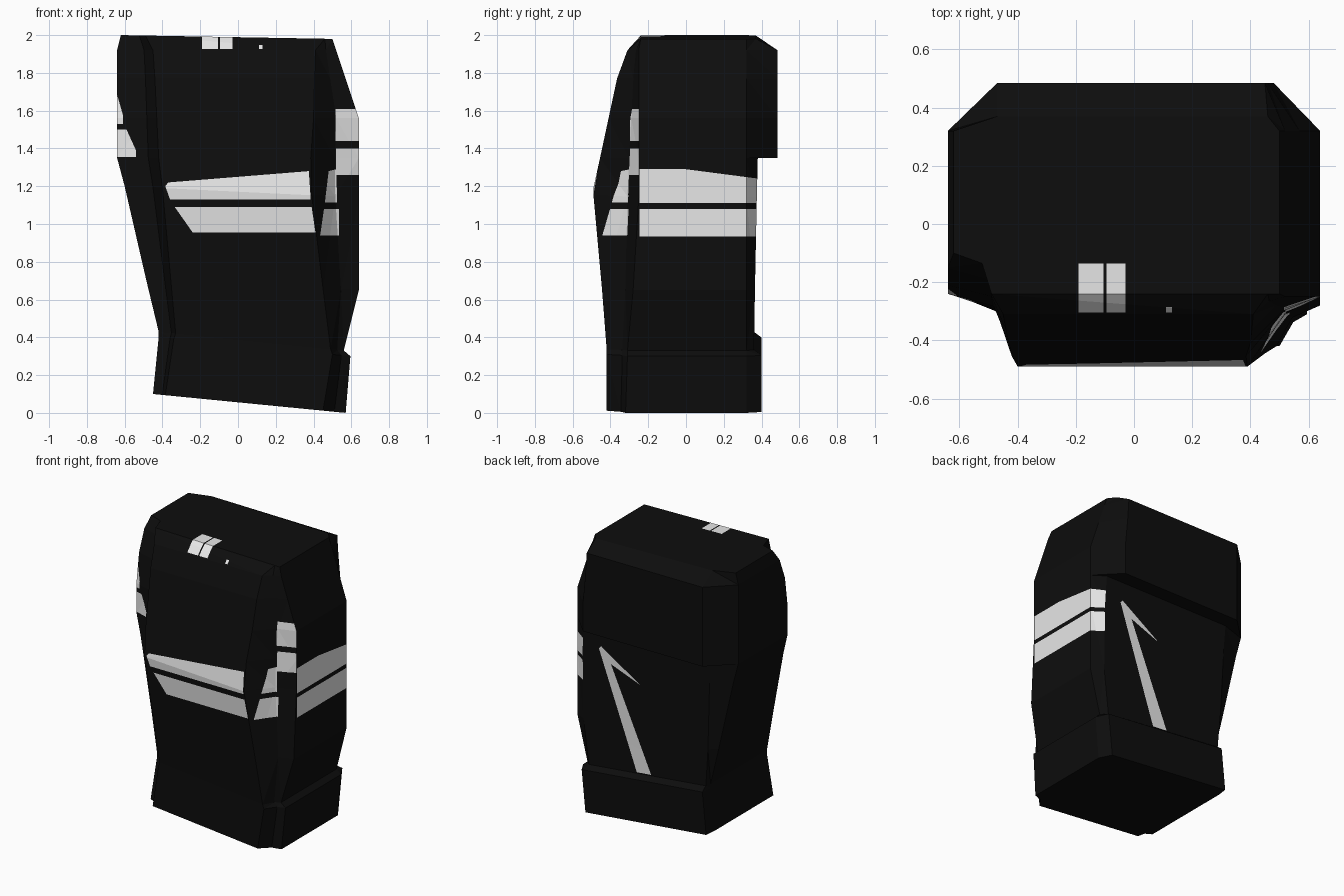
import bpy, bmesh
from mathutils import Vector

if "Cube" in bpy.data.objects:
    bpy.data.objects.remove(bpy.data.objects["Cube"])

def material(name, v):
    m = bpy.data.materials.new(name)
    m.diffuse_color = (v, v, v, 1)
    m.use_nodes = True
    m.node_tree.nodes["Principled BSDF"].inputs["Base Color"].default_value = m.diffuse_color
    return m

# Cross-sections from bottom to top:
# z left, z right, x left, x right, y front, y back,
# front panel x left/right, back panel x left/right, y of left/right front corner
RINGS = [
    (.10, .00, -.45, .57, -.42, .40, -.385, .45, -.44, .52, -.35, -.32),
    (.40, .30, -.42, .595, -.42, .40, -.34, .50, -.41, .55, -.32, -.31),
    (.43, .33, -.42, .56, -.42, .36, -.33, .49, -.41, .52, -.32, -.31),
    (.70, .65, -.485, .64, -.445, .365, -.355, .45, -.43, .56, -.29, -.28),
    (1.20, 1.14, -.60, .64, -.49, .375, -.40, .39, -.45, .56, -.25, -.25),
    (1.35, 1.35, -.64, .64, -.455, .38, -.42, .385, -.46, .55, -.24, -.25),
    (1.35, 1.35, -.64, .64, -.455, .485, -.42, .385, -.47, .48, -.24, -.25),
    (1.56, 1.56, -.64, .64, -.41, .485, -.43, .40, -.47, .48, -.24, -.25),
    (1.77, 1.77, -.64, .57, -.365, .485, -.44, .405, -.47, .46, -.21, -.25),
    (1.92, 1.92, -.64, .52, -.31, .485, -.45, .41, -.47, .45, -.15, -.25),
    (2.00, 1.98, -.62, .50, -.24, .37, -.49, .46, -.47, .46, -.10, -.24),
]
SIDE_BACK_Y = .32

def ring_points(r):
    zl, zr, xl, xr, yf, yb, fl, fr, bl, br, yl, yr = r
    pts = [(fl, yf), (fr, yf),
           (xr + .5 * (fr - xr), yr + .25 * (yf - yr)), (xr, yr),
           (xr, SIDE_BACK_Y), (br, yb), (bl, yb), (xl, SIDE_BACK_Y), (xl, yl),
           (xl + .75 * (fl - xl), yl + .25 * (yf - yl))]
    return [(x, y, zl + (zr - zl) * (x - xl) / (xr - xl)) for x, y in pts]

# Body: loft through the cross-sections
bm = bmesh.new()
loops = [[bm.verts.new(p) for p in ring_points(r)] for r in RINGS]
n = len(loops[0])
for a, b in zip(loops, loops[1:]):
    for i in range(n):
        j = (i + 1) % n
        bm.faces.new((a[i], a[j], b[j], b[i]))
bm.faces.new(loops[0][::-1])
bm.faces.new(loops[-1])
bmesh.ops.remove_doubles(bm, verts=bm.verts[:], dist=.0005)
bmesh.ops.triangulate(bm, faces=bm.faces[:])
bmesh.ops.recalc_face_normals(bm, faces=bm.faces[:])

def paint(poly, axes, facing):
    """Cut a convex outline into the faces looking one way and colour the inside."""
    u, v = axes
    pairs = list(zip(poly, poly[1:] + poly[:1]))
    sign = 1 if sum(a[0] * b[1] - b[0] * a[1] for a, b in pairs) > 0 else -1
    planes = []
    for a, b in pairs:
        co, no = Vector((0, 0, 0)), Vector((0, 0, 0))
        co[u], co[v] = a
        no[u], no[v] = -(b[1] - a[1]) * sign, (b[0] - a[0]) * sign
        planes.append((co, no.normalized()))

    def inside(count):
        bm.normal_update()
        return [f for f in bm.faces if facing(f.normal) and
                all((f.calc_center_median() - c).dot(k) > 0 for c, k in planes[:count])]

    for i, (co, no) in enumerate(planes):
        fs = inside(i)
        es = {e for f in fs for e in f.edges}
        vs = {w for f in fs for w in f.verts}
        bmesh.ops.bisect_plane(bm, geom=fs + list(es) + list(vs), dist=1e-5,
                               plane_co=co, plane_no=no)
    for f in inside(len(planes)):
        f.material_index = 1

def box(a0, a1, b0, b1):
    return [(a0, b0), (a1, b0), (a1, b1), (a0, b1)]

# Front stripes and corner patches
for poly in [
    [(-.36, 1.13), (.385, 1.13), (.375, 1.28), (-.37, 1.22), (-.385, 1.20)],
    [(-.24, .955), (.41, .955), (.39, 1.09), (-.335, 1.09)],
    box(.515, .65, 1.44, 1.61),
    box(.52, .65, 1.26, 1.40),
    [(.46, 1.115), (.525, 1.115), (.52, 1.29), (.48, 1.28)],
    [(.435, .94), (.535, .94), (.535, 1.08), (.455, 1.08)],
    [(-.65, 1.53), (-.61, 1.53), (-.61, 1.58), (-.65, 1.72)],
    [(-.65, 1.355), (-.54, 1.355), (-.54, 1.39), (-.59, 1.5), (-.65, 1.5)],
]:
    paint(poly, (0, 2), lambda k: k.y < -.3)

# Right side bands
for poly in [
    [(-.245, 1.11), (.385, 1.11), (.385, 1.24), (0, 1.29), (-.245, 1.29)],
    box(-.245, .385, .935, 1.08),
]:
    paint(poly, (1, 2), lambda k: k.x > .3)

# Hooked stroke on the back
for poly in [
    [(.43, 1.20), (.41, 1.22), (.335, 1.11), (.025, .39), (.14, .38)],
    [(.415, 1.22), (.335, 1.11), (.103, 1.02)],
]:
    paint(poly, (0, 2), lambda k: k.y > .8)

# Small marks over the top front edge
for poly in [box(-.19, -.105, -.305, -.135), box(-.095, -.03, -.305, -.135),
             box(.11, .13, -.305, -.285)]:
    paint(poly, (0, 1), lambda k: k.z > .5)

mesh = bpy.data.meshes.new("body")
bm.to_mesh(mesh)
bm.free()
mesh.materials.append(material("black", .004))
mesh.materials.append(material("white", .8))
body = bpy.data.objects.new("body", mesh)
bpy.context.collection.objects.link(body)
